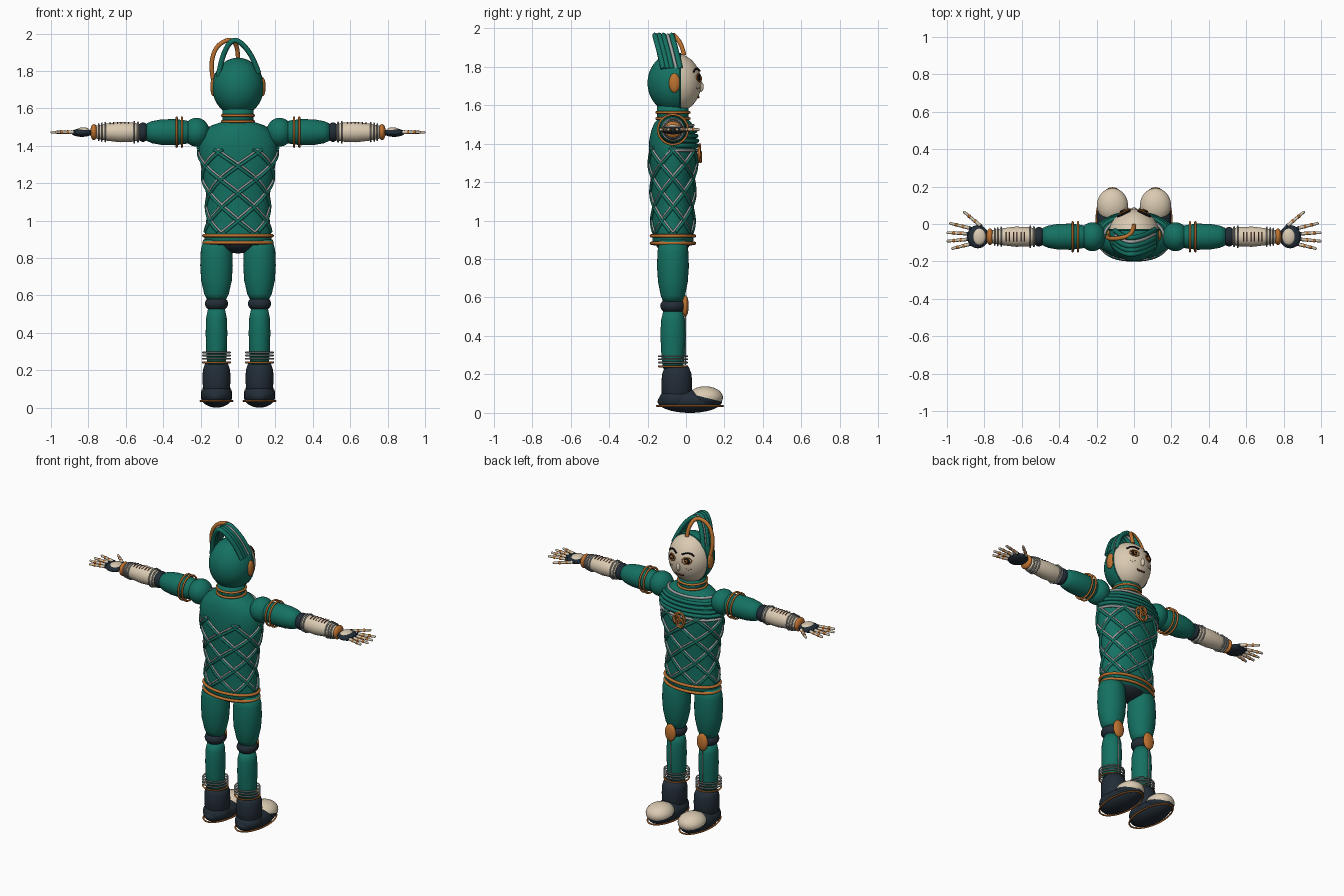
import bpy, bmesh, math
from mathutils import Vector

if "Cube" in bpy.data.objects:
    bpy.data.objects.remove(bpy.data.objects["Cube"])

def material(name, rgb):
    m = bpy.data.materials.new(name)
    m.diffuse_color = (*rgb, 1)
    m.use_nodes = True
    m.node_tree.nodes["Principled BSDF"].inputs["Base Color"].default_value = m.diffuse_color
    return m

TEAL = material("teal cloth", (.007, .165, .122))
ORANGE = material("copper", (.52, .17, .03))
NAVY = material("dark navy", (.016, .026, .038))
CREAM = material("cream", (.70, .59, .44))
SILVER = material("silver", (.36, .37, .37))
BLACK = material("black", (.006, .006, .008))
LIP = material("lip brown", (.17, .05, .04))
CY = -.068  # body axis in y


def add_mesh(name, bm, *mats):
    me = bpy.data.meshes.new(name)
    bmesh.ops.recalc_face_normals(bm, faces=bm.faces)
    bm.to_mesh(me)
    bm.free()
    for m in mats:
        me.materials.append(m)
    for p in me.polygons:
        p.use_smooth = True
    ob = bpy.data.objects.new(name, me)
    bpy.context.collection.objects.link(ob)
    return ob


def ellipsoid(name, loc, rad, *mats, seg=32, rule=None):
    bm = bmesh.new()
    bmesh.ops.create_uvsphere(bm, u_segments=seg, v_segments=seg * 5 // 8, radius=1)
    for v in bm.verts:
        v.co = Vector([loc[i] + rad[i] * v.co[i] for i in range(3)])
    if rule:  # rule is a plane (point, normal): split there, far side takes the second material
        p, n = Vector(rule[0]), Vector(rule[1])
        bmesh.ops.bisect_plane(bm, geom=bm.verts[:] + bm.edges[:] + bm.faces[:], plane_co=p, plane_no=n)
        for f in bm.faces:
            f.material_index = int((f.calc_center_median() - p).dot(n) > 0)
    return add_mesh(name, bm, *mats)


def loft(name, sections, place, mat, seg=32):
    """Elliptical sections (t, ra, rb); place(t, a, b) gives the position."""
    bm = bmesh.new()
    loops = [[bm.verts.new(place(t, ra * math.cos(k * math.tau / seg), rb * math.sin(k * math.tau / seg)))
              for k in range(seg)] for t, ra, rb in sections]
    for A, B in zip(loops, loops[1:]):
        for k in range(seg):
            bm.faces.new((A[k], A[(k + 1) % seg], B[(k + 1) % seg], B[k]))
    bm.faces.new(loops[0])
    bm.faces.new(loops[-1])
    return add_mesh(name, bm, mat)


def tube(name, pts, r, mat, closed=False, smooth=False, res=2):
    cu = bpy.data.curves.new(name, 'CURVE')
    cu.dimensions = '3D'
    cu.bevel_depth, cu.bevel_resolution, cu.use_fill_caps = r, res, True
    sp = cu.splines.new('NURBS' if smooth else 'POLY')
    sp.points.add(len(pts) - 1)
    for q, p in zip(sp.points, pts):
        q.co = (*p, 1)
    sp.use_cyclic_u = closed
    if smooth:
        sp.order_u, sp.use_endpoint_u, sp.resolution_u = 3, True, 6
    tmp = bpy.data.objects.new(name, cu)
    bpy.context.collection.objects.link(tmp)
    me = bpy.data.meshes.new_from_object(tmp.evaluated_get(bpy.context.evaluated_depsgraph_get()))
    bpy.data.objects.remove(tmp)
    me.name = name
    me.materials.clear()
    me.materials.append(mat)
    for p in me.polygons:
        p.use_smooth = True
    ob = bpy.data.objects.new(name, me)
    bpy.context.collection.objects.link(ob)


def ring(name, c, ra, rb, axis, r, mat, n=36):
    u, v = {'x': ((0, 1, 0), (0, 0, 1)), 'y': ((1, 0, 0), (0, 0, 1)), 'z': ((1, 0, 0), (0, 1, 0))}[axis]
    tube(name, [Vector(c) + Vector(u) * ra * math.cos(i * math.tau / n) + Vector(v) * rb * math.sin(i * math.tau / n)
                for i in range(n)], r, mat, True)


# torso
TORSO = [(.87, .165, .1), (.9, .18, .107), (.95, .175, .107), (1.05, .165, .108), (1.15, .172, .112),
         (1.25, .192, .118), (1.35, .208, .124), (1.42, .208, .123), (1.47, .185, .112), (1.51, .14, .095), (1.53, .08, .075)]
loft("torso", TORSO, lambda t, a, b: (a, CY + b, t), TEAL, 48)
ellipsoid("pelvis", (0, CY, .9), (.13, .095, .075), NAVY)


def on_torso(th, z, off=.003):
    for (z0, a0, b0), (z1, a1, b1) in zip(TORSO, TORSO[1:]):
        if z0 <= z <= z1:
            f = (z - z0) / (z1 - z0)
            a, b = a0 + (a1 - a0) * f, b0 + (b1 - b0) * f
            return ((a + off) * math.cos(th), CY + (b + off) * math.sin(th), z)


# diagonal net around the torso
for d in (-1, 1):
    for k in range(6):
        for half, mat, r in ((0, SILVER, .0055), (.13, TEAL, .009)):
            pts = [on_torso(d * (k * math.tau / 6 + half + i / 30 * math.pi), .94 + .44 * i / 30) for i in range(31)]
            tube("net_cord", pts, r, mat, res=1)
# chest yoke, ribbed on the front only
for z, mat, r in ((1.365, SILVER, .008), (1.39, TEAL, .011), (1.415, TEAL, .011), (1.44, TEAL, .011),
                  (1.465, TEAL, .011), (1.495, SILVER, .008)):
    tube("yoke_rib", [on_torso(math.pi * i / 24, z) for i in range(25)], r, mat)
# belt
for z in (.882, .92):
    ring("belt_ring", (0, CY, z), .183, .112, 'z', .009, ORANGE, 48)
# knotted badge
for i in range(3):
    a = i * math.tau / 3
    ring("badge_loop", (.018 * math.cos(a), .07 + .003 * i, 1.35 + .022 * math.sin(a)), .024, .027, 'y', .006, ORANGE, 20)
ring("badge_rim", (0, .066, 1.35), .038, .044, 'y', .006, ORANGE, 24)

# neck
loft("neck", [(1.5, .082, .082), (1.6, .082, .082)], lambda t, a, b: (a, CY + b, t), TEAL)
for z in (1.53, 1.562):
    ring("neck_ring", (0, CY, z), .085, .085, 'z', .007, ORANGE)

# head with hood behind and face in front
HC, HR = (0, -.06, 1.715), (.137, .14, .155)
ellipsoid("head", HC, HR, TEAL, CREAM, seg=48, rule=((0, -.03, 0), (0, 1, 0)))


def on_face(x, z, off=0):
    return (x, HC[1] + HR[1] * math.sqrt(1 - (x / HR[0]) ** 2 - ((z - HC[2]) / HR[2]) ** 2) + off, z)


tube("hood_edge", [(.134 * math.cos(a), -.03, 1.715 + .152 * math.sin(a))
                   for a in [i * math.tau / 40 for i in range(40)]], .004, TEAL, True)
for s in (-1, 1):
    ellipsoid("ear_pad", (s * .132, -.06, 1.715), (.016, .029, .05), ORANGE)
    # eyes, brows and freckles
    e = on_face(s * .052, 1.742)
    ellipsoid("eye", e, (.024, .008, .017), BLACK, seg=16)
    ellipsoid("iris", (e[0], e[1] + .006, e[2]), (.011, .006, .011), ORANGE, seg=16)
    ellipsoid("pupil", (e[0], e[1] + .011, e[2]), (.005, .004, .005), BLACK, seg=12)
    tube("eye_rim", [on_face(s * .052 + .026 * math.cos(i * math.tau / 20), 1.742 + .02 * math.sin(i * math.tau / 20), .003)
                     for i in range(20)], .0035, ORANGE, True)
    tube("brow", [on_face(s * x, z, .006) for x, z in ((.02, 1.779), (.045, 1.79), (.07, 1.787), (.088, 1.772))], .005, BLACK)
    for j in range(3):
        ellipsoid("freckle", on_face(s * (.05 + .012 * j), 1.69 - .006 * (j % 2)), (.003, .002, .003), LIP, seg=8)
ellipsoid("nose", (0, .078, 1.695), (.012, .014, .026), CREAM, seg=16)
tube("mouth", [on_face(x, z, .002) for x, z in ((-.028, 1.643), (-.012, 1.64), (0, 1.642), (.012, 1.64), (.028, 1.643))], .005, LIP)

# crest of arched cords over the head
for k in range(5):
    y = -.022 * k
    tube("crest_cord", [(-.105, -.03 + y, 1.77), (-.09, -.045 + y, 1.86), (-.05, -.07 + y, 1.95), (-.01, -.075 + y, 1.97),
                        (.04, -.065 + y, 1.93), (.085, -.045 + y, 1.86), (.11, -.03 + y, 1.79)],
         .009 if k == 1 else .014, SILVER if k == 1 else TEAL, smooth=True)
tube("crest_loop", [(-.13, -.06, 1.74), (-.148, -.07, 1.82), (-.125, -.08, 1.92), (-.07, -.075, 1.965),
                    (-.02, -.06, 1.965), (.0, -.02, 1.91), (.0, -.01, 1.86)], .012, ORANGE, smooth=True)

AZ = 1.473  # arm height
for s in (-1, 1):
    along_x = lambda t, a, b: (s * t, CY + a, AZ + b)
    # arm
    ellipsoid("shoulder", (s * .222, CY, AZ), (.07, .077, .077), TEAL)
    loft("upper_arm", [(.24, .05, .05), (.28, .063, .063), (.34, .07, .07), (.41, .068, .068), (.46, .059, .059), (.49, .046, .046)],
         along_x, TEAL)
    for x in (.3, .328):
        ring("arm_band", (s * x, CY, AZ), .078, .078, 'x', .006, ORANGE)
    ellipsoid("elbow", (s * .508, CY, AZ), (.034, .052, .052), NAVY)
    loft("forearm", [(.525, .043, .043), (.56, .051, .051), (.63, .054, .054), (.7, .046, .046), (.76, .034, .034)], along_x, CREAM)
    for x, r in ((.535, .052), (.555, .056), (.71, .05), (.728, .047), (.745, .044)):
        ring("forearm_ring", (s * x, CY, AZ), r, r, 'x', .0045, SILVER)
    for i in range(6):  # stitch marks on top
        x = .585 + .02 * i
        tube("forearm_stitch", [(s * x, CY + .053 * math.sin(a), AZ + .053 * math.cos(a)) for a in (-.5, -.25, 0, .25, .5)],
             .003, LIP, res=1)
    ellipsoid("wrist", (s * .77, CY, AZ), (.02, .045, .043), ORANGE)
    # hand
    ellipsoid("palm", (s * .835, CY, AZ - .003), (.058, .062, .022), NAVY)
    ellipsoid("hand_back", (s * .828, CY, AZ + .008), (.036, .045, .018), CREAM)
    fingers = [((.878, -.022), (.985, .004)), ((.89, -.052), (1.0, -.046)),
               ((.89, -.082), (1.0, -.092)), ((.878, -.108), (.975, -.132)), ((.82, -.01), (.91, .066))]
    for (x0, y0), (x1, y1) in fingers:
        for k in range(3):
            f, g = k / 3, (k + 1) / 3 - .04
            a = (s * (x0 + (x1 - x0) * f), y0 + (y1 - y0) * f, AZ)
            b = (s * (x0 + (x1 - x0) * g), y0 + (y1 - y0) * g, AZ)
            tube("finger_segment", [a, b], .0095 - .001 * k, CREAM)
            ellipsoid("finger_joint", a, (.0105,) * 3, ORANGE if k else NAVY, seg=12)
        ellipsoid("fingertip", b, (.0075,) * 3, CREAM, seg=10)

    # leg
    X = s * .115
    up = lambda t, a, b: (X + a, CY + b, t)
    loft("thigh", [(.575, .05, .05), (.61, .066, .063), (.68, .082, .077), (.76, .087, .083), (.84, .084, .08), (.9, .07, .07)], up, TEAL)
    ellipsoid("knee", (X, CY, .556), (.062, .066, .043), NAVY)
    ellipsoid("kneecap", (X, -.004, .556), (.038, .018, .056), ORANGE)
    loft("shin", [(.23, .05, .052), (.3, .055, .06), (.4, .058, .065), (.48, .055, .062), (.53, .045, .05)], up, TEAL)
    tube("shin_seam", [(X, -.004, z) for z in (.25, .4, .51)], .0035, SILVER)
    for z in (.262, .279, .295):
        ring("ankle_ring", (X, CY, z), .074, .074, 'z', .0045, SILVER)
    ring("boot_cuff", (X, CY, .242), .074, .074, 'z', .005, ORANGE)
    # boot
    loft("boot_shaft", [(.06, .06, .06), (.1, .072, .078), (.15, .075, .08), (.2, .073, .077), (.24, .06, .062)],
         lambda t, a, b: (X + a, CY + .02 + b, t), NAVY)
    ellipsoid("boot_heel", (X, -.05, .07), (.082, .09, .06), NAVY)
    ellipsoid("boot_sole", (X, .02, .06), (.084, .168, .06), NAVY)
    ellipsoid("boot_toe", (X, .1, .08), (.083, .092, .058), NAVY, CREAM, rule=((0, .1, .08), (0, .25, 1)))
    ring("sole_welt", (X, .02, .036), .086, .172, 'z', .005, ORANGE, 48)
